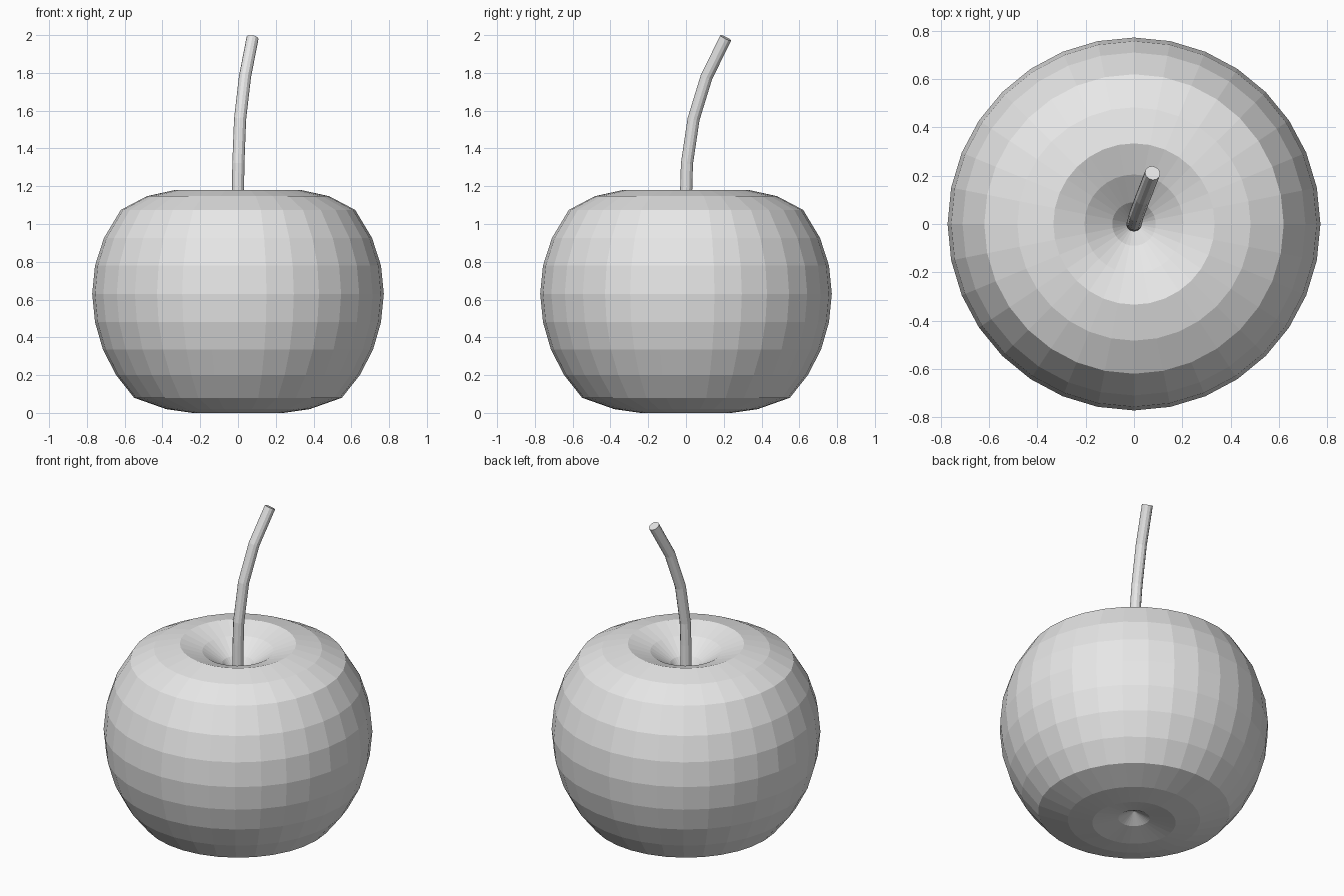
import bpy, bmesh, math

cube = bpy.data.objects.get("Cube")
if cube:
    bpy.data.objects.remove(cube, do_unlink=True)

SIDES = 32


def make_material(name, color):
    mat = bpy.data.materials.new(name)
    mat.use_nodes = True
    mat.diffuse_color = color
    mat.node_tree.nodes["Principled BSDF"].inputs["Base Color"].default_value = color
    return mat


def lathe(name, profile, mat):
    """Spin a (radius, height) profile around z; both ends lie on the axis."""
    bm = bmesh.new()
    verts = [bm.verts.new((r, 0, z)) for r, z in profile]
    edges = [bm.edges.new(pair) for pair in zip(verts, verts[1:])]
    bmesh.ops.spin(bm, geom=verts + edges, cent=(0, 0, 0), axis=(0, 0, 1),
                   angle=math.tau, steps=SIDES, use_merge=True)
    bmesh.ops.remove_doubles(bm, verts=bm.verts, dist=0.0005)
    bmesh.ops.recalc_face_normals(bm, faces=bm.faces)
    mesh = bpy.data.meshes.new(name)
    bm.to_mesh(mesh)
    bm.free()
    mesh.materials.append(mat)
    obj = bpy.data.objects.new(name, mesh)
    bpy.context.collection.objects.link(obj)
    return obj


def tube(name, points, radius, mat):
    """Round rod with flat end caps along a bent path."""
    curve = bpy.data.curves.new(name, "CURVE")
    curve.dimensions = "3D"
    curve.bevel_depth = radius
    curve.bevel_resolution = 4
    curve.use_fill_caps = True
    spline = curve.splines.new("POLY")
    spline.points.add(len(points) - 1)
    for point, co in zip(spline.points, points):
        point.co = (*co, 1)
    spline.use_smooth = False
    curve.materials.append(mat)
    obj = bpy.data.objects.new(name, curve)
    bpy.context.collection.objects.link(obj)
    return obj


grey = make_material("plain grey", (0.8, 0.8, 0.8, 1))

# Fruit body: bottom dimple, rounded flank, top dimple
lathe("fruit_body", [
    (0, 0.08), (0.09, 0.03), (0.24, 0), (0.38, 0.02), (0.55, 0.08),
    (0.645, 0.2), (0.715, 0.335), (0.757, 0.48), (0.772, 0.63),
    (0.757, 0.78), (0.71, 0.925), (0.62, 1.075), (0.483, 1.147),
    (0.334, 1.18), (0.205, 1.135), (0.09, 1.06), (0, 0.95),
], grey)

# Stem: leans to the back and left
tube("stem", [
    (0, 0, 0.98), (0, 0.001, 1.18), (0.002, 0.005, 1.32),
    (0.011, 0.04, 1.555), (0.037, 0.109, 1.78), (0.077, 0.211, 1.985),
], 0.032, grey)
